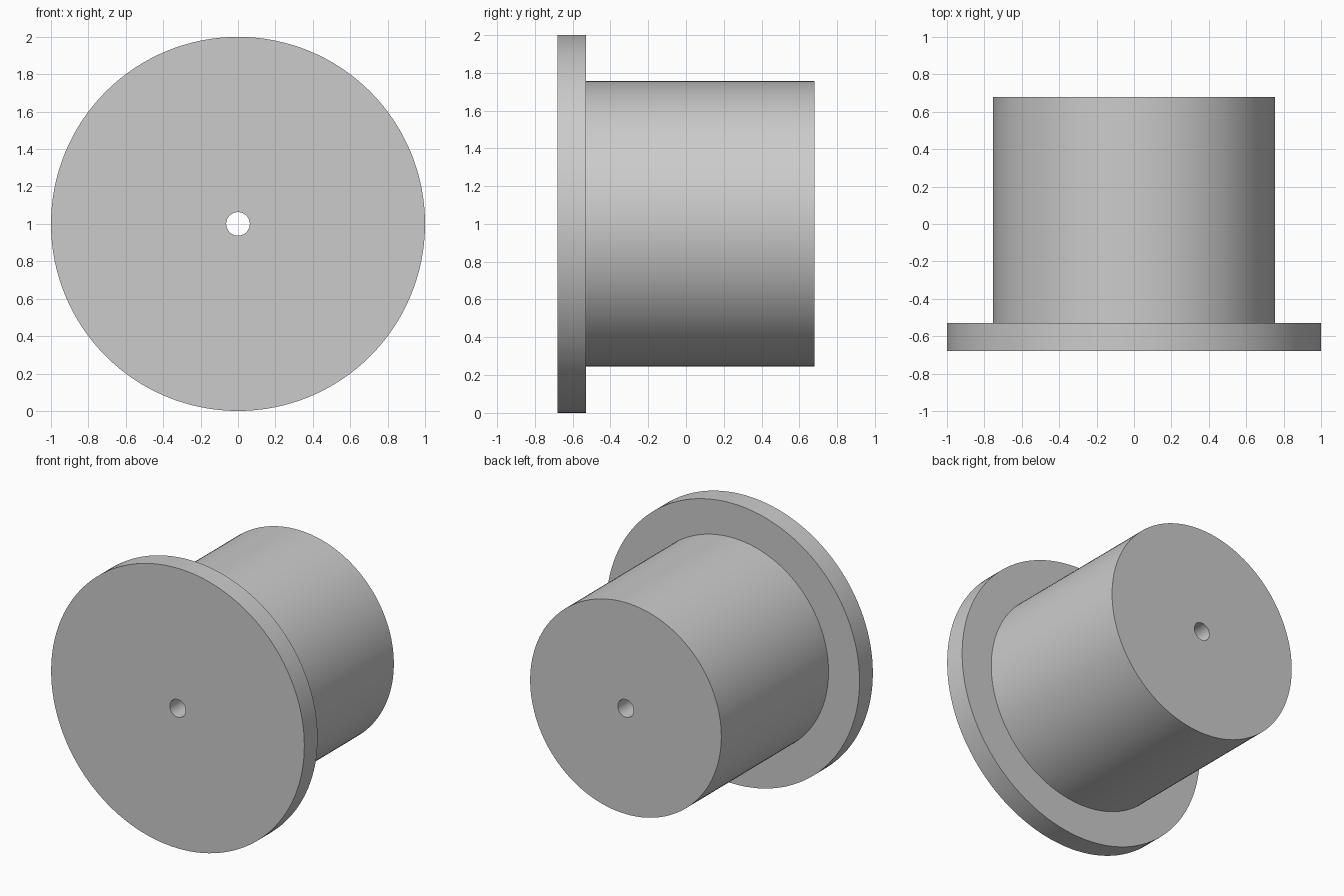
import bpy
import bmesh
import math

cube = bpy.data.objects.get("Cube")
if cube:
    bpy.data.objects.remove(cube, do_unlink=True)

SEGMENTS = 128
CENTRE_Z = 1.0
FRONT, STEP, BACK = -0.68, -0.53, 0.68
BORE, BODY, FLANGE = 0.063, 0.755, 1.0

# Plain grey material
grey = bpy.data.materials.new("plain_grey")
grey.use_nodes = True
colour = (0.6, 0.6, 0.6, 1.0)
grey.diffuse_color = colour
grey.node_tree.nodes["Principled BSDF"].inputs["Base Color"].default_value = colour

# Closed half section (radius, y): bore, front disc, rim, shoulder, barrel, back
profile = [(BORE, FRONT), (FLANGE, FRONT), (FLANGE, STEP),
           (BODY, STEP), (BODY, BACK), (BORE, BACK)]


def lathe(name, points, material):
    """Turn a closed profile around the y axis."""
    bm = bmesh.new()
    rings = []
    for i in range(SEGMENTS):
        a = math.tau * i / SEGMENTS
        rings.append([bm.verts.new((r * math.cos(a), y, r * math.sin(a)))
                      for r, y in points])
    for i, ring in enumerate(rings):
        following = rings[(i + 1) % SEGMENTS]
        for j in range(len(points)):
            k = (j + 1) % len(points)
            bm.faces.new((ring[j], ring[k], following[k], following[j]))
    bmesh.ops.recalc_face_normals(bm, faces=bm.faces)
    mesh = bpy.data.meshes.new(name)
    bm.to_mesh(mesh)
    bm.free()
    mesh.materials.append(material)
    obj = bpy.data.objects.new(name, mesh)
    bpy.context.collection.objects.link(obj)
    return obj


# Flanged bushing with a through bore
bushing = lathe("flanged_bushing", profile, grey)
bushing.location.z = CENTRE_Z
bpy.ops.object.select_all(action="DESELECT")
bushing.select_set(True)
bpy.context.view_layer.objects.active = bushing
bpy.ops.object.shade_smooth_by_angle(angle=math.radians(30))
